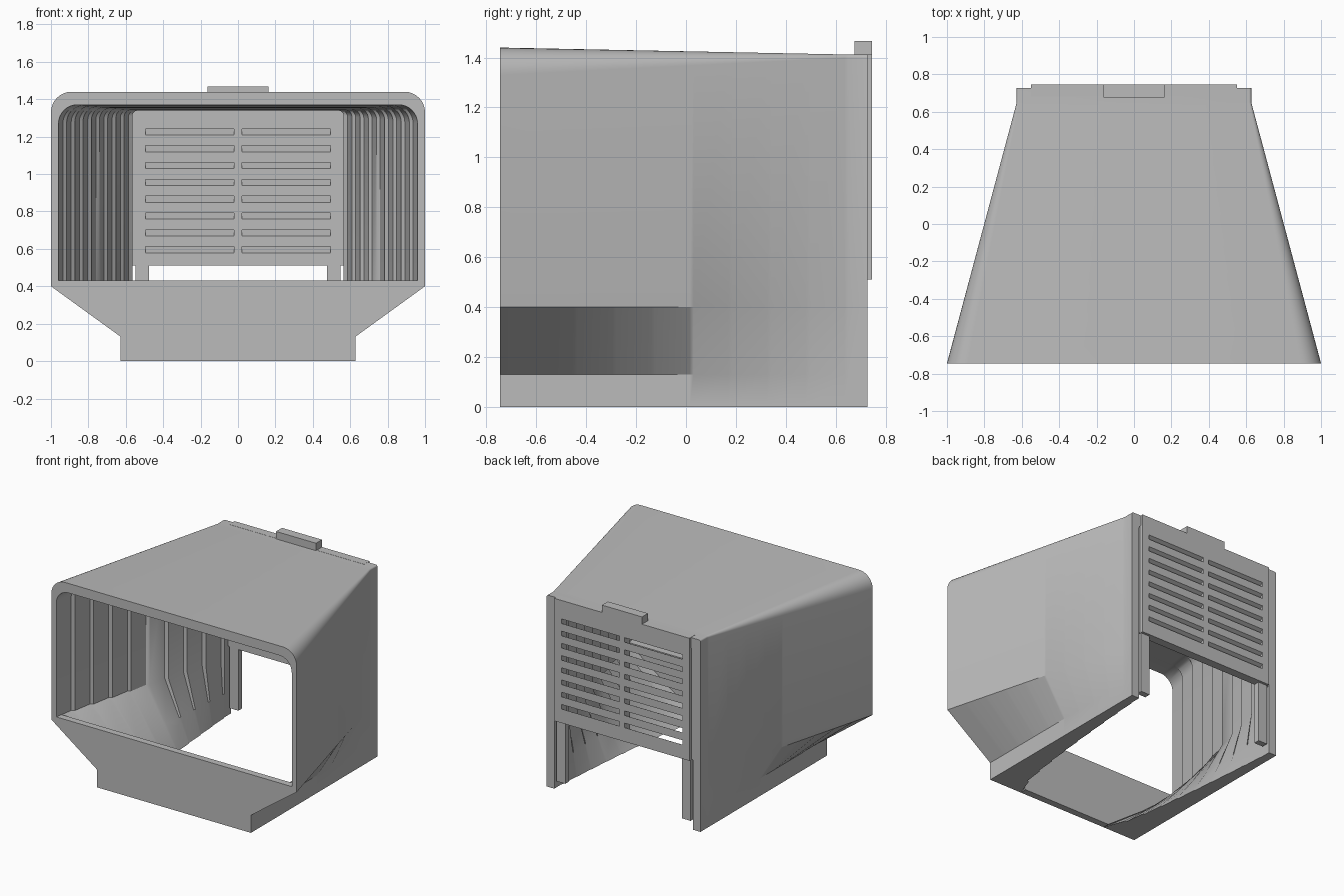
import bpy, bmesh, math

cube = bpy.data.objects.get("Cube")
if cube:
    bpy.data.objects.remove(cube)

gray = bpy.data.materials.new("plain gray")
gray.use_nodes = True
gray.diffuse_color = (0.5, 0.5, 0.5, 1)
gray.node_tree.nodes["Principled BSDF"].inputs["Base Color"].default_value = (0.5, 0.5, 0.5, 1)

FRONT, TAPER_END, BACK = -0.745, 0.65, 0.727


def lerp(a, b, t):
    return a + (b - a) * t


def finish(name, bm):
    bmesh.ops.recalc_face_normals(bm, faces=bm.faces)
    mesh = bpy.data.meshes.new(name)
    bm.to_mesh(mesh)
    bm.free()
    mesh.materials.append(gray)
    obj = bpy.data.objects.new(name, mesh)
    bpy.context.collection.objects.link(obj)
    return obj


def loft(bm, rings):
    """Bridge closed rings of equal length; returns the vertex rings."""
    rows = [[bm.verts.new(p) for p in ring] for ring in rings]
    n = len(rows[0])
    for a, b in zip(rows, rows[1:]):
        for i in range(n):
            j = (i + 1) % n
            bm.faces.new((a[i], a[j], b[j], b[i]))
    return rows


def prism(bm, start, end):
    rows = loft(bm, [start, end])
    bm.faces.new(rows[0])
    bm.faces.new(rows[1])


def box(bm, x0, x1, y0, y1, z0, z1):
    def ring(z):
        return [(x0, y0, z), (x1, y0, z), (x1, y1, z), (x0, y1, z)]
    prism(bm, ring(z0), ring(z1))


def arch(lower, x, top, radius, steps=8):
    """Mirrored half profile: lower points, then a rounded top corner."""
    half = list(lower)
    for i in range(steps + 1):
        a = math.pi / 2 * i / steps
        half.append((x - radius + radius * math.cos(a),
                     top - radius + radius * math.sin(a)))
    return half + [(-px, pz) for px, pz in reversed(half)]


def outer_profile(t):
    x = lerp(1, 0.627, t)
    return arch([(0.627, 0), (0.627, 0.13), (x, 0.4)],
                x, lerp(1.44, 1.412, t), lerp(0.11, 0.012, t))


def inner_profile(t):
    x = lerp(0.96, 0.565, t)
    foot = lerp(0.36, 0.565, math.sqrt(t))
    return arch([(foot, 0), (lerp(foot, x, 0.4), 0.172), (x, 0.43)],
                x, lerp(1.37, 1.34, t), lerp(0.1, 0.03, t))


# Tapered hood with a stepped inner wall
stations = [(FRONT, 0.0)]
SEGMENTS = 9
for k in range(SEGMENTS):
    y = lerp(FRONT, TAPER_END, (k + 1) / SEGMENTS)
    stations.append((y - 0.015, (k + 0.55) / SEGMENTS))
    stations.append((y, (k + 1) / SEGMENTS))
stations.append((BACK, 1.0))

rings = []
for y, t_in in stations:
    t_out = min(1, (y - FRONT) / (TAPER_END - FRONT))
    section = outer_profile(t_out) + inner_profile(t_in)[::-1]
    rings.append([(x, y, z) for x, z in section])
bm = bmesh.new()
rows = loft(bm, rings)
count = len(rows[0])
for row in (rows[0], rows[-1]):
    for i in range(count // 2 - 1):
        bm.faces.new((row[i], row[i + 1], row[count - 2 - i], row[count - 1 - i]))
hood = finish("hood_shell", bm)
bpy.ops.object.select_all(action='DESELECT')
hood.select_set(True)
bpy.context.view_layer.objects.active = hood
bpy.ops.object.shade_smooth_by_angle(angle=math.radians(30))

# Low front wall below the opening
bm = bmesh.new()
outline = [(0.36, 0), (0.96, 0.43), (-0.96, 0.43), (-0.36, 0)]
prism(bm, [(x, FRONT, z) for x, z in outline],
      [(x, FRONT + 0.05, z) for x, z in outline])
finish("front_wall", bm)

# Sliding rear panel with two columns of slanted vents
P0, P1, BOTTOM, TOP = 0.683, 0.745, 0.51, 1.413
SLOT, PITCH, RISE = 0.033, 0.09, 0.035
slots = [0.595 + PITCH * i for i in range(8)]
edges = [BOTTOM] + [z + s * SLOT / 2 for z in slots for s in (-1, 1)] + [TOP]
bm = bmesh.new()
for lo, hi in zip(edges[::2], edges[1::2]):
    lo_back = lo if lo == BOTTOM else lo + RISE
    hi_back = hi if hi == TOP else hi + RISE
    side = [(P0, lo), (P1, lo_back), (P1, hi_back), (P0, hi)]
    prism(bm, [(-0.5, y, z) for y, z in side], [(0.5, y, z) for y, z in side])
for x0, x1 in ((-0.55, -0.495), (-0.022, 0.022), (0.495, 0.55)):
    box(bm, x0, x1, P0, P1, BOTTOM, TOP)
finish("rear_panel", bm)

# Edge tongues and legs of the panel
for side, s in (("left", 1), ("right", -1)):
    bm = bmesh.new()
    box(bm, s * 0.54, s * 0.59, 0.69, 0.72, BOTTOM, TOP - 0.002)
    finish(side + "_panel_tongue", bm)
    bm = bmesh.new()
    box(bm, s * 0.475, s * 0.547, P0, 0.727, 0.06, BOTTOM)
    finish(side + "_panel_leg", bm)

# Pull tab on top of the panel
bm = bmesh.new()
box(bm, -0.163, 0.163, 0.676, P1, 1.405, 1.467)
finish("pull_tab", bm)
